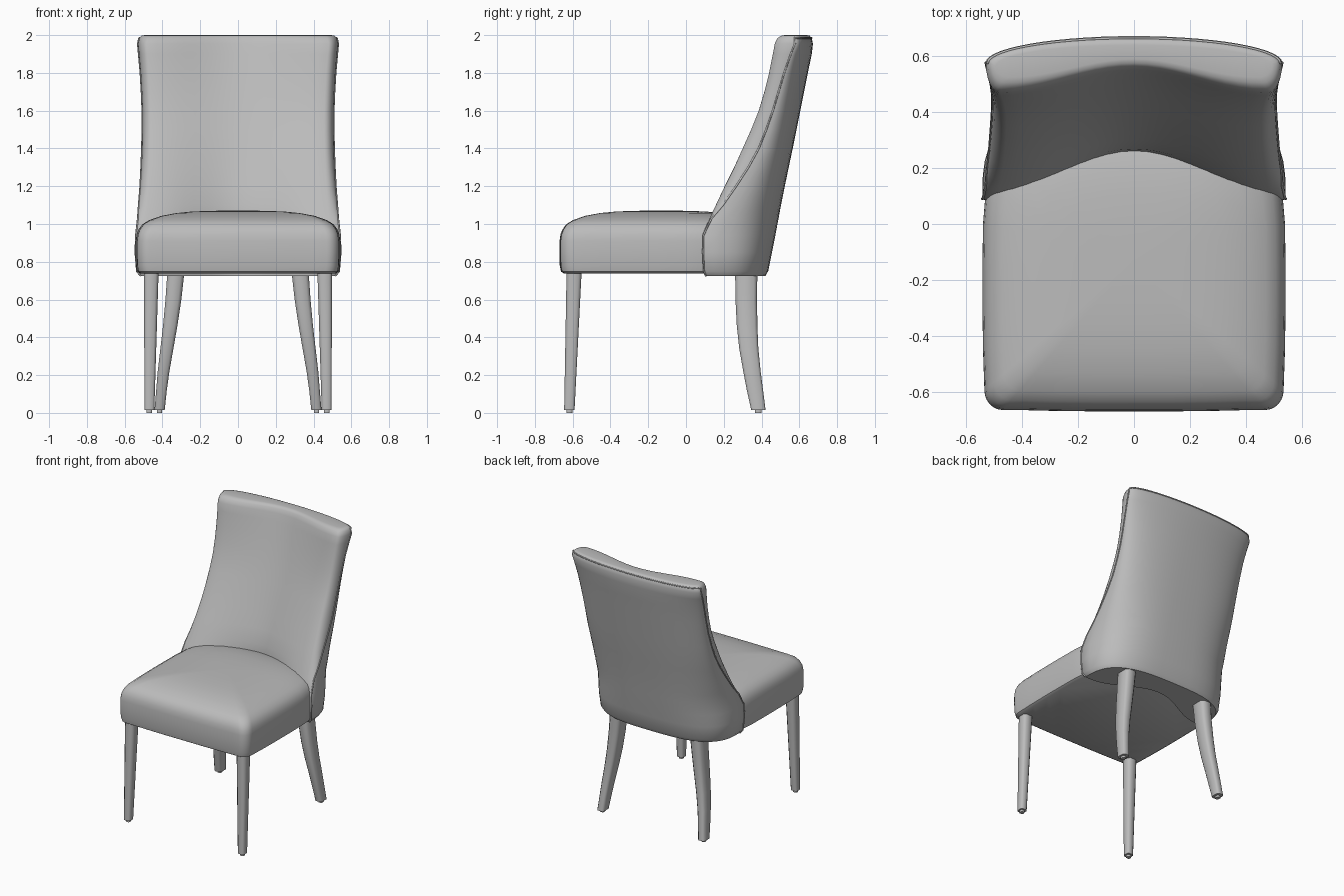
import bpy, bmesh, math

if "Cube" in bpy.data.objects:
    bpy.data.objects.remove(bpy.data.objects["Cube"])

fabric = bpy.data.materials.new("grey upholstery")
fabric.diffuse_color = (0.5, 0.5, 0.5, 1)
fabric.use_nodes = True
fabric.node_tree.nodes["Principled BSDF"].inputs["Base Color"].default_value = fabric.diffuse_color


def loft(name, rings, angle=40):
    """Skin a stack of equal-length point rings and cap both ends."""
    bm = bmesh.new()
    vs = [[bm.verts.new(p) for p in r] for r in rings]
    n = len(rings[0])
    for a, b in zip(vs, vs[1:]):
        for i in range(n):
            j = (i + 1) % n
            bm.faces.new((a[i], a[j], b[j], b[i]))
    bm.faces.new(vs[0][::-1])
    bm.faces.new(vs[-1])
    bmesh.ops.recalc_face_normals(bm, faces=bm.faces)
    bmesh.ops.triangulate(bm, faces=[f for f in bm.faces if len(f.verts) > 8])
    me = bpy.data.meshes.new(name)
    bm.to_mesh(me)
    bm.free()
    me.shade_smooth()
    me.set_sharp_from_angle(angle=math.radians(angle))
    me.materials.append(fabric)
    ob = bpy.data.objects.new(name, me)
    bpy.context.collection.objects.link(ob)
    return ob


def mirrored(half):
    """Close a right-hand half outline (both ends on x = 0)."""
    return half + [(-x, y) for x, y in half[-2:0:-1]]


# Seat: plan outline scaled through (scale, height) steps into a crowned cushion
half = [(0, -0.67), (0.15, -0.67), (0.3, -0.668), (0.42, -0.665)]
half += [(0.47 + 0.065 * math.sin(a), -0.595 - 0.07 * math.cos(a))
         for a in [math.radians(15 * k) for k in range(7)]]
half += [(0.54, -0.45), (0.542, -0.3), (0.542, -0.15), (0.54, 0), (0.53, 0.12),
         (0.49, 0.25), (0.38, 0.35), (0.2, 0.39), (0, 0.4)]
outline = mirrored(half)
steps = [(0.955, 0.738), (0.985, 0.748), (0.997, 0.78), (1.0, 0.85), (0.999, 0.91),
         (0.99, 0.945), (0.97, 0.972), (0.935, 0.998), (0.87, 1.02), (0.75, 1.043),
         (0.6, 1.058), (0.45, 1.066), (0.25, 1.07), (0.02, 1.071)]
cy = -0.13
loft("seat", [[(x * s, cy + (y - cy) * s, z) for x, y in outline] for s, z in steps])

# Backrest levels: z, half width, side front y, seam y, centre front y, rear y
levels = [
    (0.725, 0.515, 0.10, 0.105, 0.26, 0.42),
    (0.75, 0.535, 0.09, 0.095, 0.26, 0.435),
    (0.85, 0.543, 0.083, 0.09, 0.26, 0.455),
    (0.94, 0.54, 0.083, 0.092, 0.26, 0.473),
    (1.03, 0.53, 0.125, 0.135, 0.26, 0.49),
    (1.1, 0.525, 0.158, 0.195, 0.268, 0.503),
    (1.2, 0.517, 0.205, 0.265, 0.30, 0.523),
    (1.3, 0.512, 0.255, 0.33, 0.335, 0.544),
    (1.4, 0.508, 0.30, 0.385, 0.37, 0.565),
    (1.5, 0.506, 0.345, 0.425, 0.405, 0.585),
    (1.6, 0.506, 0.385, 0.46, 0.44, 0.605),
    (1.7, 0.51, 0.415, 0.49, 0.473, 0.625),
    (1.8, 0.516, 0.44, 0.52, 0.505, 0.645),
    (1.9, 0.525, 0.46, 0.555, 0.535, 0.666),
    (1.955, 0.53, 0.47, 0.577, 0.552, 0.672),
    (1.985, 0.523, 0.485, 0.575, 0.563, 0.665),
    (1.997, 0.51, 0.505, 0.572, 0.575, 0.655),
    (2.0, 0.495, 0.525, 0.565, 0.59, 0.64),
]


def rear_curve(z, w, yp, rear):
    """Right half of the rounded rear shell, from the seam to the centre."""
    e = 2 / (3 - max(0, min(1, z - 0.9)))
    return [(w * math.cos(a) ** e, yp + (rear - yp) * math.sin(a) ** e)
            for a in [math.pi / 2 * k / 14 for k in range(14)]] + [(0, rear)]


def back_ring(z, w, ys, yp, yc, rear):
    r = 0.05
    inner = [((w - r) * k / 10, yc - (yc - ys) * (1 - math.cos(math.pi * k / 10)) / 2)
             for k in range(11)]
    edge = [(w - r + r * math.sin(a), yp - (yp - ys) * math.cos(a))
            for a in [math.pi / 2 * k / 6 for k in range(1, 6)]]
    return [(x, y, z) for x, y in mirrored(inner + edge + rear_curve(z, w, yp, rear))]


loft("backrest", [back_ring(*l) for l in levels], 50)

# Piping along the seam, up the sides and across the top of the rear shell
side = [(l[1], l[3], l[0]) for l in levels[:15]]
z, w, _, yp, _, rear = levels[15]
half_path = side + [(x, y, z) for x, y in rear_curve(z, w, yp, rear)]
path = half_path + [(-x, y, zz) for x, y, zz in half_path[-2::-1]]
cu = bpy.data.curves.new("piping", 'CURVE')
cu.dimensions = '3D'
cu.bevel_depth = 0.005
cu.bevel_resolution = 1
sp = cu.splines.new('POLY')
sp.points.add(len(path) - 1)
for p, c in zip(sp.points, path):
    p.co = (*c, 1)
cu.materials.append(fabric)
bpy.context.collection.objects.link(bpy.data.objects.new("piping", cu))


# Legs: square section with chamfered corners; rows are z, x0, x1, y0, y1
def leg(name, rows, sx):
    rings = []
    for z, x0, x1, y0, y1 in rows:
        c = 0.2 * (x1 - x0)
        pts = [(x0 + c, y0), (x1 - c, y0), (x1, y0 + c), (x1, y1 - c),
               (x1 - c, y1), (x0 + c, y1), (x0, y1 - c), (x0, y0 + c)]
        rings.append([(sx * x, y, z) for x, y in pts])
    loft(name, rings, 50)


front = [(0, 0.455, 0.485, -0.632, -0.602), (0.015, 0.455, 0.485, -0.632, -0.602),
         (0.016, 0.443, 0.495, -0.645, -0.59), (0.76, 0.42, 0.498, -0.632, -0.552)]
back = [(0, 0.402, 0.43, 0.365, 0.4), (0.015, 0.402, 0.43, 0.365, 0.4),
        (0.016, 0.388, 0.442, 0.345, 0.421), (0.12, 0.377, 0.433, 0.322, 0.408),
        (0.22, 0.363, 0.425, 0.303, 0.395), (0.34, 0.342, 0.411, 0.282, 0.383),
        (0.46, 0.321, 0.397, 0.269, 0.378), (0.6, 0.3, 0.384, 0.262, 0.376),
        (0.76, 0.282, 0.373, 0.26, 0.378)]
for s, tag in ((1, "right"), (-1, "left")):
    leg("front_leg_" + tag, front, s)
    leg("back_leg_" + tag, back, s)
